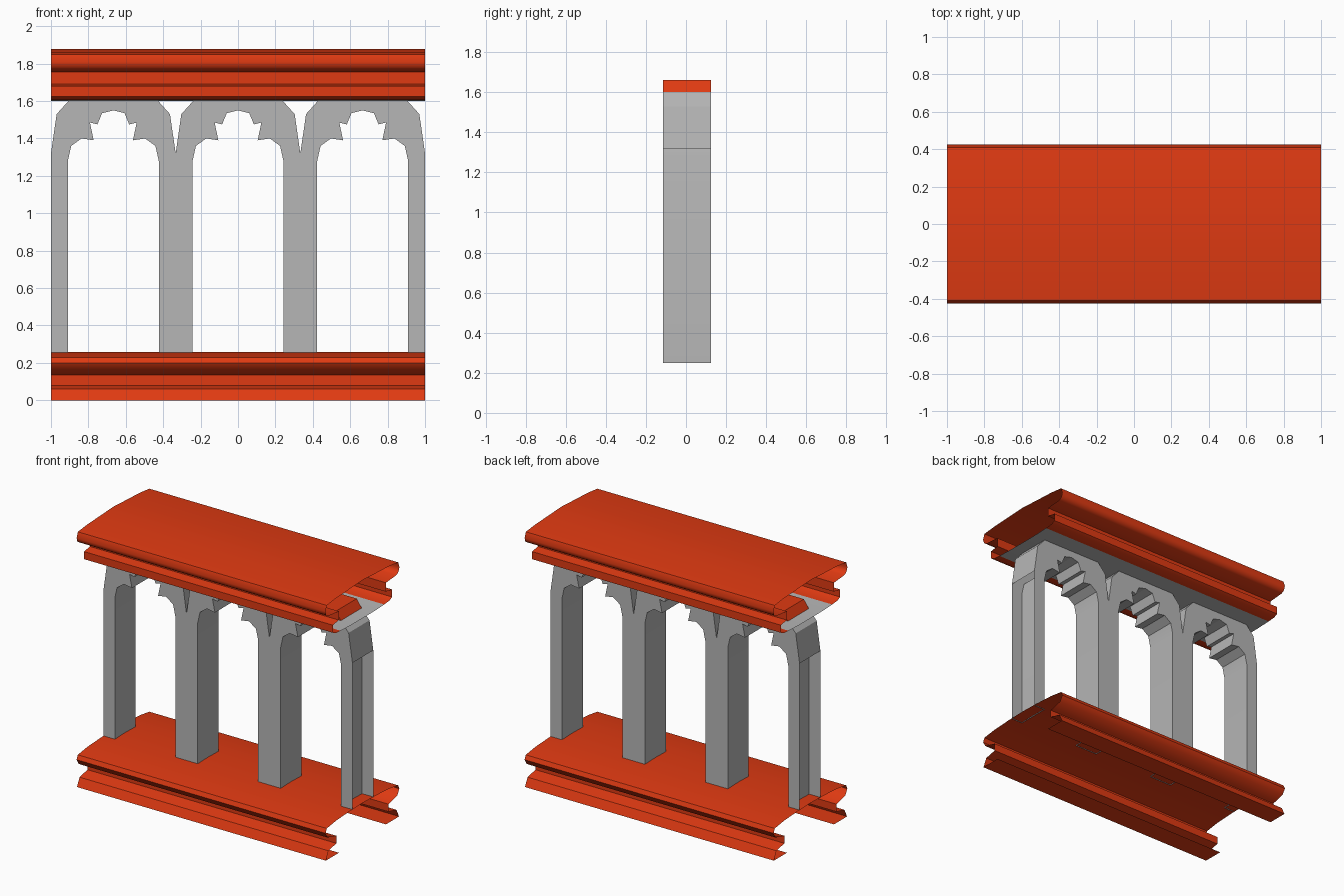
import bpy
import bmesh
import math

cube = bpy.data.objects.get("Cube")
if cube:
    bpy.data.objects.remove(cube, do_unlink=True)


def material(name, rgb):
    mat = bpy.data.materials.new(name)
    mat.use_nodes = True
    mat.diffuse_color = (*rgb, 1)
    mat.node_tree.nodes["Principled BSDF"].inputs["Base Color"].default_value = (*rgb, 1)
    return mat


RED = material("orange red", (0.74, 0.042, 0.006))
GREY = material("stone grey", (0.47, 0.47, 0.47))


def finish(bm, name, mat, angle):
    mesh = bpy.data.meshes.new(name)
    bm.to_mesh(mesh)
    bm.free()
    mesh.materials.append(mat)
    obj = bpy.data.objects.new(name, mesh)
    bpy.context.collection.objects.link(obj)
    bpy.ops.object.select_all(action='DESELECT')
    obj.select_set(True)
    bpy.context.view_layer.objects.active = obj
    bpy.ops.object.shade_smooth_by_angle(angle=math.radians(angle))
    return obj


def mirrored(path):
    return [(-y, z) for y, z in reversed(path)]


def sheet(name, path, mat):
    """Open sheet: a (y, z) path swept along the whole length."""
    bm = bmesh.new()
    rows = [[bm.verts.new((x, y, z)) for y, z in path] for x in (-1, 1)]
    for i in range(len(path) - 1):
        bm.faces.new((rows[0][i], rows[1][i], rows[1][i + 1], rows[0][i + 1]))
    return finish(bm, name, mat, 50)


# Upper rail: rounded cap, side mouldings and sagging ceiling
cap = [(-0.27, 1.755), (-0.39, 1.765), (-0.415, 1.78), (-0.424, 1.81),
       (-0.41, 1.85), (-0.3, 1.862), (-0.15, 1.869)]
sheet("rail_cap", cap + [(0, 1.877)] + mirrored(cap), RED)

moulding = [(-0.25, 1.605), (-0.31, 1.61), (-0.34, 1.625), (-0.34, 1.68),
            (-0.27, 1.69), (-0.27, 1.755)]
sheet("front_moulding", moulding, RED)
sheet("back_moulding", mirrored(moulding), RED)
sheet("ceiling", [(0.25, 1.605), (0.12, 1.6), (-0.12, 1.6), (-0.25, 1.605)], GREY)

# Lower rail: crowned platform with rounded nose, step and foot flange
base = [(-0.27, 0), (-0.42, 0), (-0.39, 0.06), (-0.3, 0.08), (-0.3, 0.135),
        (-0.4, 0.16), (-0.424, 0.2), (-0.41, 0.23), (-0.3, 0.246), (-0.15, 0.254)]
sheet("base_platform", base + [(0, 0.258)] + mirrored(base), RED)

# Arcade: three hollow cusped bays, open at the feet and outer sides
BAY, FRONT, BACK = 2 / 3, -0.115, 0.125
OUTER = [(BAY / 2, 0.25), (BAY / 2, 1.32), (0.303, 1.53), (0.24, 1.6)]
INNER = [(0, 1.55), (0.06, 1.535), (0.085, 1.475), (0.125, 1.485), (0.105, 1.39),
         (0.17, 1.4), (0.225, 1.36), (0.243, 1.28), (0.243, 0.25)]


def flip(points):
    return [(-x, z) for x, z in reversed(points)]


def prism(name, outline, centre, mat, skip=lambda a, b: False):
    """Outline in (x, z) given counterclockwise from the front."""
    bm = bmesh.new()
    f, b = [[bm.verts.new((centre + x, y, z)) for x, z in outline] for y in (FRONT, BACK)]
    bm.faces.new(f)
    bm.faces.new(b[::-1])
    for i in range(len(outline)):
        j = (i + 1) % len(outline)
        if not skip(outline[i], outline[j]):
            bm.faces.new((f[j], f[i], b[i], b[j]))
    return finish(bm, name, mat, 25)


def open_side(a, b):
    foot = a[1] == b[1] == 0.25
    seam = a[0] == b[0] and abs(a[0]) == BAY / 2
    return foot or seam


arch = OUTER + flip(OUTER) + flip(INNER[1:]) + INNER
for side, centre in (("right", -BAY), ("middle", 0), ("left", BAY)):
    prism(side + "_arch", arch, centre, GREY, open_side)
    # Tapered block hidden above each arch
    prism(side + "_arch_block",
          [(-0.24, 1.602), (0.24, 1.602), (0.2, 1.66), (-0.2, 1.66)], centre, RED)
